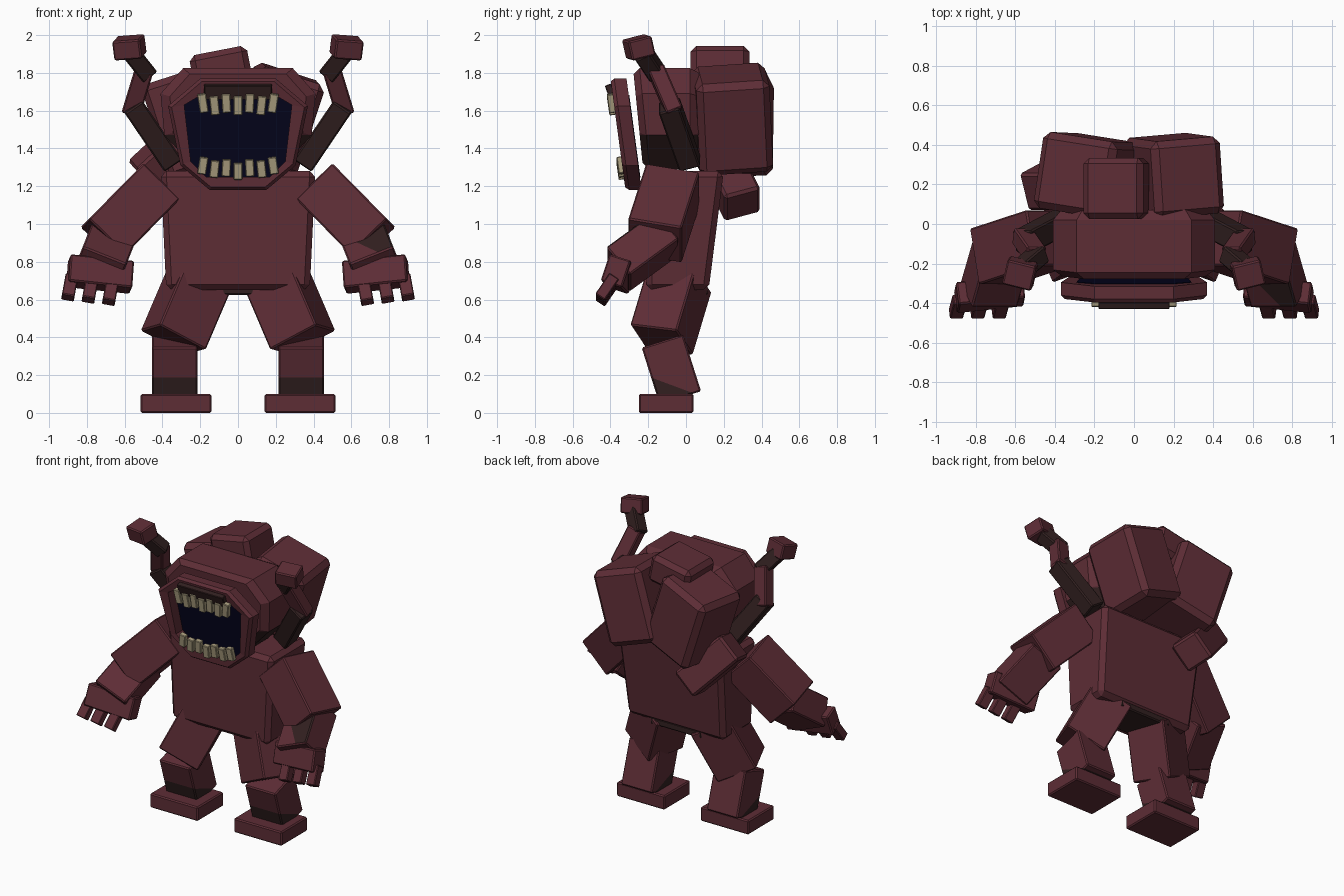
import bpy, bmesh
from math import radians
from mathutils import Vector, Matrix, Euler

cube = bpy.data.objects.get("Cube")
if cube:
    bpy.data.objects.remove(cube, do_unlink=True)


def material(name, rgb):
    m = bpy.data.materials.new(name)
    m.use_nodes = True
    m.diffuse_color = (*rgb, 1)
    m.node_tree.nodes["Principled BSDF"].inputs["Base Color"].default_value = (*rgb, 1)
    return m


SKIN = material("maroon skin", (0.11, 0.026, 0.036))
BROWN = material("dark brown skin", (0.032, 0.0145, 0.0145))
TOOTH = material("bone teeth", (0.4, 0.34, 0.21))
VOID = material("navy throat", (0.0012, 0.0012, 0.012))


def finish(name, bm, mat, bevel=0.0):
    """Chamfer, orient and link the mesh."""
    bmesh.ops.recalc_face_normals(bm, faces=bm.faces)
    if bevel:
        bmesh.ops.bevel(bm, geom=bm.edges[:], offset=bevel, segments=1,
                        affect='EDGES', clamp_overlap=True)
    me = bpy.data.meshes.new(name)
    bm.to_mesh(me)
    bm.free()
    me.materials.append(mat)
    ob = bpy.data.objects.new(name, me)
    bpy.context.collection.objects.link(ob)
    return ob


def paint(ob, point, normal, rule=lambda n: True):
    """Cut along a plane and turn brown the faces ahead of it that meet the rule."""
    point, normal = Vector(point), Vector(normal)
    bm = bmesh.new()
    bm.from_mesh(ob.data)
    bmesh.ops.bisect_plane(bm, geom=bm.verts[:] + bm.edges[:] + bm.faces[:],
                           plane_co=point, plane_no=normal)
    bm.normal_update()
    for f in bm.faces:
        if (f.calc_center_median() - point).dot(normal) > 0 and rule(f.normal):
            f.material_index = 1
    bm.to_mesh(ob.data)
    bm.free()
    ob.data.materials.append(BROWN)


def box(name, centre, size, rot=(0, 0, 0), bevel=0.008, mat=SKIN):
    r = Euler([radians(a) for a in rot]).to_matrix().to_4x4()
    bm = bmesh.new()
    bmesh.ops.create_cube(bm, size=1, matrix=Matrix.Translation(centre) @ r @ Matrix.Diagonal((*size, 1)))
    return finish(name, bm, mat, bevel)


def limb(name, start, end, width, depth, bevel=0.008, twist=0, mat=SKIN):
    """Box whose length runs from start to end."""
    a, b = Vector(start), Vector(end)
    z = (b - a).normalized()
    y = Vector((0, 1, 0))
    y = (y - z * y.dot(z)).normalized()
    x = y.cross(z)
    frame = Matrix((x, y, z)).transposed().to_4x4() @ Matrix.Rotation(radians(twist), 4, 'Z')
    scale = Matrix.Diagonal((width, depth, (b - a).length, 1))
    bm = bmesh.new()
    bmesh.ops.create_cube(bm, size=1, matrix=Matrix.Translation((a + b) / 2) @ frame @ scale)
    return finish(name, bm, mat, bevel)


def loft(name, loops, mat, closed=False, bevel=0.0):
    """Skin a row of equal loops, capped at the ends or closed into a ring."""
    bm = bmesh.new()
    rows = [[bm.verts.new(p) for p in lp] for lp in loops]
    pairs = list(zip(rows, rows[1:]))
    if closed:
        pairs.append((rows[-1], rows[0]))
    else:
        bm.faces.new(rows[0])
        bm.faces.new(rows[-1])
    for r, s in pairs:
        for i in range(len(r)):
            j = (i + 1) % len(r)
            bm.faces.new((r[i], r[j], s[j], s[i]))
    return finish(name, bm, mat, bevel)


def octagon(half, y, lean, scale=1.0):
    """Mirror four (x, z) points into a leaning loop; lean pushes the bottom back."""
    pts = half + [(-x, z) for x, z in reversed(half)]
    mid = sum(z for _, z in half) / len(half)
    out = []
    for x, z in pts:
        z = mid + (z - mid) * scale
        out.append((x * scale, y + (1.77 - z) * lean, z))
    return out


def rectangle(w, y0, y1, z):
    return [(-w, y0, z), (w, y0, z), (w, y1, z), (-w, y1, z)]


# Torso, wider and further back at the top
loft("torso", [rectangle(0.38, -0.21, 0.12, 0.65), rectangle(0.41, -0.21, 0.2, 1.28)], SKIN, bevel=0.03)
box("pelvis", (0, -0.01, 0.65), (0.4, 0.25, 0.05), mat=BROWN)

# Head with chamfered front and dark underside
HEAD = [(0.29, 1.825), (0.41, 1.69), (0.39, 1.47), (0.22, 1.29)]
head = loft("head", [octagon(HEAD, -0.275, 0.1, 0.88), octagon(HEAD, -0.24, 0.1),
                     octagon(HEAD, 0.02, 0.0), octagon(HEAD, 0.07, 0.0, 0.9)], SKIN)
paint(head, (0, 0, 1.47), (0, 0, -1), lambda n: n.z < -0.3)

# Mouth ring with the throat plate closing its back
LIP = [(0.2, 1.77), (0.37, 1.625), (0.305, 1.31), (0.15, 1.18)]
HOLE = [(0.2, 1.68), (0.285, 1.63), (0.25, 1.33), (0.17, 1.25)]
LEAN = 0.135
loft("mouth_ring", [octagon(LIP, -0.38, LEAN), octagon(LIP, -0.4, LEAN, 0.95),
                    octagon(HOLE, -0.395, LEAN), octagon(HOLE, -0.315, LEAN),
                    octagon(LIP, -0.315, LEAN)], SKIN, closed=True)
loft("throat", [octagon(HOLE, -0.32, LEAN, 1.02), octagon(HOLE, -0.312, LEAN, 1.02)], VOID)
box("upper_gum", (0, -0.4, 1.7), (0.36, 0.035, 0.08), (20, 0, 0), 0.004, BROWN)

# Teeth, alternating in height and tilt
for i in range(7):
    x = (i - 3) * 0.062
    up = 0.012 * (abs(i - 3) % 2)
    tilt = (i - 3) * 3
    box(f"upper_tooth_{i + 1}", (x, -0.395, 1.628 + up), (0.046, 0.035, 0.1), (8, tilt, 0), 0.004, TOOTH)
    box(f"lower_tooth_{i + 1}", (x, -0.345, 1.28 + up + abs(i - 3) * 0.006),
        (0.046, 0.035, 0.09), (8, -tilt, 0), 0.004, TOOTH)

# Back humps and side lump
box("right_hump", (-0.225, 0.245, 1.55), (0.4, 0.39, 0.52), (2, -18, -9), 0.035)
box("left_hump", (0.2, 0.245, 1.555), (0.37, 0.39, 0.51), (4, 18, 5), 0.035)
box("top_hump", (-0.09, 0.18, 1.82), (0.31, 0.31, 0.2), (0, -11, 0), 0.03)
limb("back_lump", (-0.49, 0.16, 1.38), (-0.23, 0.3, 1.1), 0.2, 0.2, 0.015)

for s, side in ((1, "left"), (-1, "right")):
    def at(x, y, z):
        return (s * x, y, z)

    # Stalk, dark at the base and neck
    limb(side + "_stalk_base", at(0.35, 0.02, 1.32), at(0.56, -0.09, 1.63), 0.115, 0.115, mat=BROWN)
    limb(side + "_stalk_middle", at(0.565, -0.06, 1.59), at(0.495, -0.16, 1.82), 0.1, 0.09)
    limb(side + "_stalk_neck", at(0.475, -0.15, 1.79), at(0.57, -0.23, 1.91), 0.095, 0.09, mat=BROWN)
    box(side + "_stalk_tip", at(0.575, -0.25, 1.935), (0.15, 0.13, 0.105), (14, s * 4, s * 14))

    # Arm and hand
    limb(side + "_upper_arm", at(0.425, -0.07, 1.205), at(0.715, -0.165, 0.91), 0.27, 0.29)
    forearm = limb(side + "_forearm", at(0.66, -0.1, 0.95), at(0.735, -0.36, 0.76), 0.25, 0.2)
    if s > 0:
        paint(forearm, (0.7, -0.2, 0.87), (0.42, 0, 0.91), lambda n: n.z > 0.2 and n.y < 0.2 and n.x < 0.5)
    box(side + "_hand", at(0.73, -0.355, 0.735), (0.34, 0.12, 0.15), (-18, s * -6, s * -6))
    for i in range(3):
        x = 0.68 + i * 0.108
        z = 0.585 + i * 0.012
        limb(f"{side}_finger_{i + 1}", at(x - 0.015, -0.38, z + 0.11), at(x + 0.005, -0.455, z), 0.068, 0.06, 0.005)

    # Leg and foot
    limb(side + "_thigh", at(0.2, -0.03, 0.72), at(0.343, -0.13, 0.385), 0.29, 0.27, twist=s * 18)
    shin = limb(side + "_shin", at(0.335, -0.125, 0.38), at(0.335, -0.03, 0.08), 0.24, 0.23)
    paint(shin, (0, -0.165, 0.18), (0, -0.35, -0.94))
    box(side + "_foot", at(0.328, -0.105, 0.05), (0.375, 0.29, 0.1))
